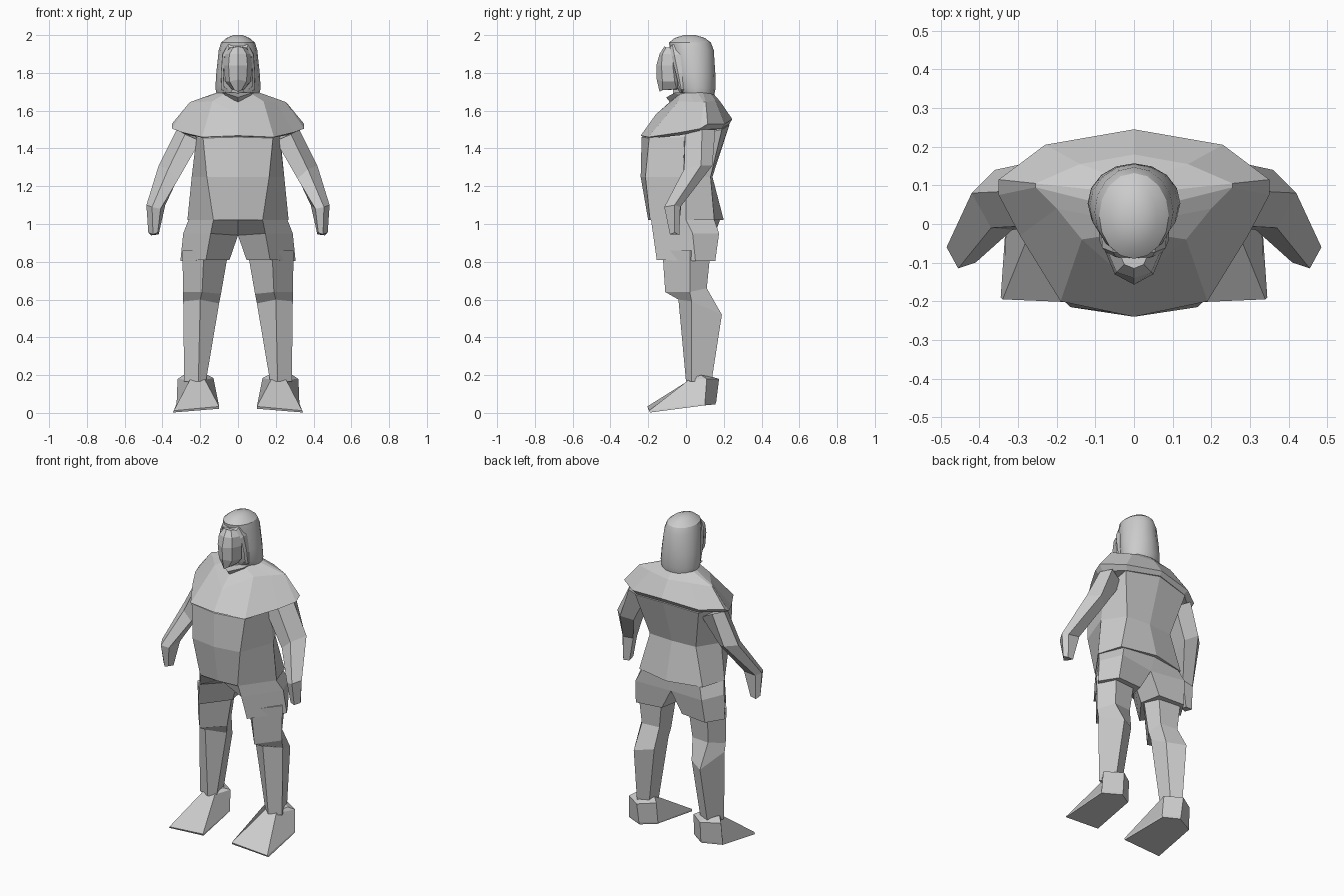
import bpy, bmesh, math

grey = bpy.data.materials.new("plain grey")
grey.diffuse_color = (0.6, 0.6, 0.6, 1)


def loft(name, rings, mirror=False, caps=(True, True)):
    """Skin a stack of equal-length point rings; optionally mirror across x."""
    bm = bmesh.new()
    vs = [[bm.verts.new(p) for p in r] for r in rings]
    n = len(rings[0])
    for a, b in zip(vs, vs[1:]):
        for i in range(n):
            j = (i + 1) % n
            bm.faces.new((a[i], a[j], b[j], b[i]))
    for ring, wanted in zip((vs[0], vs[-1]), caps):
        if wanted:
            bm.faces.new(ring)
    bmesh.ops.recalc_face_normals(bm, faces=bm.faces)
    me = bpy.data.meshes.new(name)
    bm.to_mesh(me)
    bm.free()
    me.materials.append(grey)
    ob = bpy.data.objects.new(name, me)
    bpy.context.collection.objects.link(ob)
    if mirror:
        m = ob.modifiers.new("mirror", 'MIRROR')
        m.use_mirror_merge = False
    return ob


def whole(half):
    """Close a half ring running from front centre to back centre."""
    return half + [(-x, y, z) for x, y, z in reversed(half[1:-1])]


def level(z, pts):
    return [(x, y, z) for x, y in pts]


# Shirt body
loft("shirt_body", [whole(r) for r in (
    level(1.02, [(0, -.20), (.13, -.19), (.268, 0), (.22, .15), (0, .20)]),
    level(1.25, [(0, -.24), (.165, -.215), (.245, 0), (.16, .13), (0, .14)]),
    [(0, -.235, 1.46), (.185, -.195, 1.455), (.22, .0, 1.46), (.22, .19, 1.50),
     (0, .23, 1.525)],
    level(1.56, [(0, -.15), (.12, -.09), (.18, 0), (.18, .12), (0, .18)]))])

# Shoulder part of the shirt, with overhanging sleeve edges
loft("shirt_shoulders", [whole(r) for r in (
    [(0, -.22, 1.46), (.17, -.18, 1.455), (.26, -.03, 1.47), (.31, .07, 1.49),
     (.32, .10, 1.50), (.21, .19, 1.505), (0, .23, 1.53)],
    [(0, -.24, 1.468), (.19, -.20, 1.46), (.295, -.03, 1.485), (.35, .075, 1.505),
     (.35, .115, 1.53), (.23, .205, 1.53), (0, .245, 1.555)],
    [(0, -.16, 1.58), (.135, -.04, 1.65), (.20, .04, 1.645), (.255, .095, 1.645),
     (.255, .105, 1.645), (.14, .155, 1.655), (0, .18, 1.65)],
    [(0, -.07, 1.66), (.07, -.03, 1.69), (.10, .02, 1.695), (.115, .06, 1.695),
     (.115, .09, 1.695), (.07, .13, 1.69), (0, .145, 1.69)])])

# Neck and pointed collar
loft("neck", [whole(r) for r in (
    level(1.62, [(0, -.07), (.07, 0), (.06, .09), (0, .11)]),
    level(1.78, [(0, -.07), (.06, 0), (.06, .09), (0, .11)]))])
loft("collar", [whole(r) for r in (
    [(0, -.085, 1.645), (.07, -.03, 1.68), (.09, .06, 1.69), (0, .12, 1.69)],
    [(0, -.105, 1.67), (.075, -.06, 1.695), (.095, .06, 1.70), (0, .12, 1.70)])])


# Hood: stacked ovals given as height, half width, front and back
def oval(z, rx, front, back, n=16):
    c, ry = (front + back) / 2, (back - front) / 2
    return [(rx * math.sin(t), c - ry * math.cos(t), z)
            for t in (2 * math.pi * i / n for i in range(n))]


hood = loft("hood", [oval(*r) for r in (
    (1.685, .112, -.03, .15), (1.72, .12, -.05, .157), (1.80, .115, -.065, .155),
    (1.92, .102, -.085, .147), (1.96, .09, -.09, .132), (1.985, .06, -.06, .10),
    (2.0, .025, -.01, .05))])

# Hood rim: a raised band framing the face, sloping back towards the jaw
frame = [(0, 1.95), (.05, 1.94), (.076, 1.89), (.083, 1.80), (.08, 1.72), (.04, 1.69)]
frame += [(-x, z) for x, z in reversed(frame[1:])]


def rim(scale, y):
    return [(x * scale, y + (1.95 - z) * .22, 1.82 + (z - 1.82) * scale)
            for x, z in frame]


loft("hood_rim", [rim(1.12, -.02), rim(1.08, -.075), rim(.93, -.088), rim(.9, -.04)],
     caps=(False, False))

# Face: faceted wedge with a central ridge and pointed chin
loft("face", [whole(r) for r in (
    [(0, -.14, 1.70), (.018, -.125, 1.708), (.035, -.05, 1.715), (0, 0, 1.715)],
    [(0, -.155, 1.765), (.045, -.125, 1.755), (.068, -.06, 1.755), (0, 0, 1.755)],
    [(0, -.157, 1.84), (.05, -.13, 1.84), (.075, -.07, 1.84), (0, 0, 1.84)],
    [(0, -.14, 1.90), (.045, -.125, 1.90), (.068, -.07, 1.90), (0, 0, 1.90)],
    [(0, -.115, 1.94), (.025, -.105, 1.935), (.04, -.07, 1.935), (0, 0, 1.935)])])

# Arms and hands
loft("arms", [
    [(.20, -.01, 1.44), (.28, -.005, 1.475), (.325, .085, 1.50), (.29, .155, 1.50), (.20, .13, 1.45)],
    [(.315, -.015, 1.24), (.37, -.01, 1.29), (.42, .08, 1.31), (.36, .14, 1.31), (.30, .09, 1.28)],
    [(.41, -.10, 1.08), (.455, -.115, 1.09), (.485, -.06, 1.10), (.46, -.03, 1.09), (.385, -.025, 1.10)],
    [(.425, -.085, .955), (.45, -.085, .945), (.475, -.06, .955), (.46, -.035, .94), (.42, -.04, .945)],
], mirror=True)

# Shorts: one leg with a front ridge and an outer ridge, mirrored
loft("shorts", [
    [(.13, -.185, 1.022), (.262, .0, 1.022), (.20, .15, 1.022),
     (0, .18, 1.022), (0, -.18, 1.022)],
    [(.145, -.175, .95), (.29, .035, .95), (.23, .175, .95),
     (0, .15, .94), (0, 0, .94)],
    [(.17, -.155, .81), (.305, .05, .805), (.24, .155, .805),
     (.07, .14, .81), (.045, .01, .81)]], mirror=True)

# Legs with a step below the knee and a calf bulge
loft("legs", [
    level(.86, [(.18, -.125), (.295, .02), (.24, .13), (.09, .11), (.05, .02)]),
    [(.19, -.11, .64), (.29, .02, .64), (.23, .11, .66), (.115, .10, .66), (.09, .02, .63)],
    [(.20, -.04, .60), (.29, .03, .59), (.23, .19, .52), (.13, .13, .53), (.10, .03, .58)],
    level(.165, [(.21, .0), (.285, .03), (.245, .135), (.18, .11), (.17, .03)])],
    mirror=True)

# Feet: wide flat toes rising to the ankle
loft("feet", [
    [(.345, -.19, .002), (.10, -.20, .022), (.13, .10, .05), (.215, .155, .045), (.325, .10, .04)],
    [(.34, -.195, .012), (.10, -.205, .034), (.125, .10, .06), (.215, .16, .06), (.325, .10, .05)],
    [(.255, .015, .175), (.175, .02, .175), (.13, .11, .185), (.22, .175, .18), (.32, .11, .18)],
    [(.255, .025, .185), (.185, .03, .185), (.16, .08, .20), (.22, .14, .19), (.29, .08, .20)]],
    mirror=True)

# Soft shading on the hood only
bpy.context.view_layer.objects.active = hood
hood.select_set(True)
bpy.ops.object.shade_smooth_by_angle(angle=math.radians(25))
